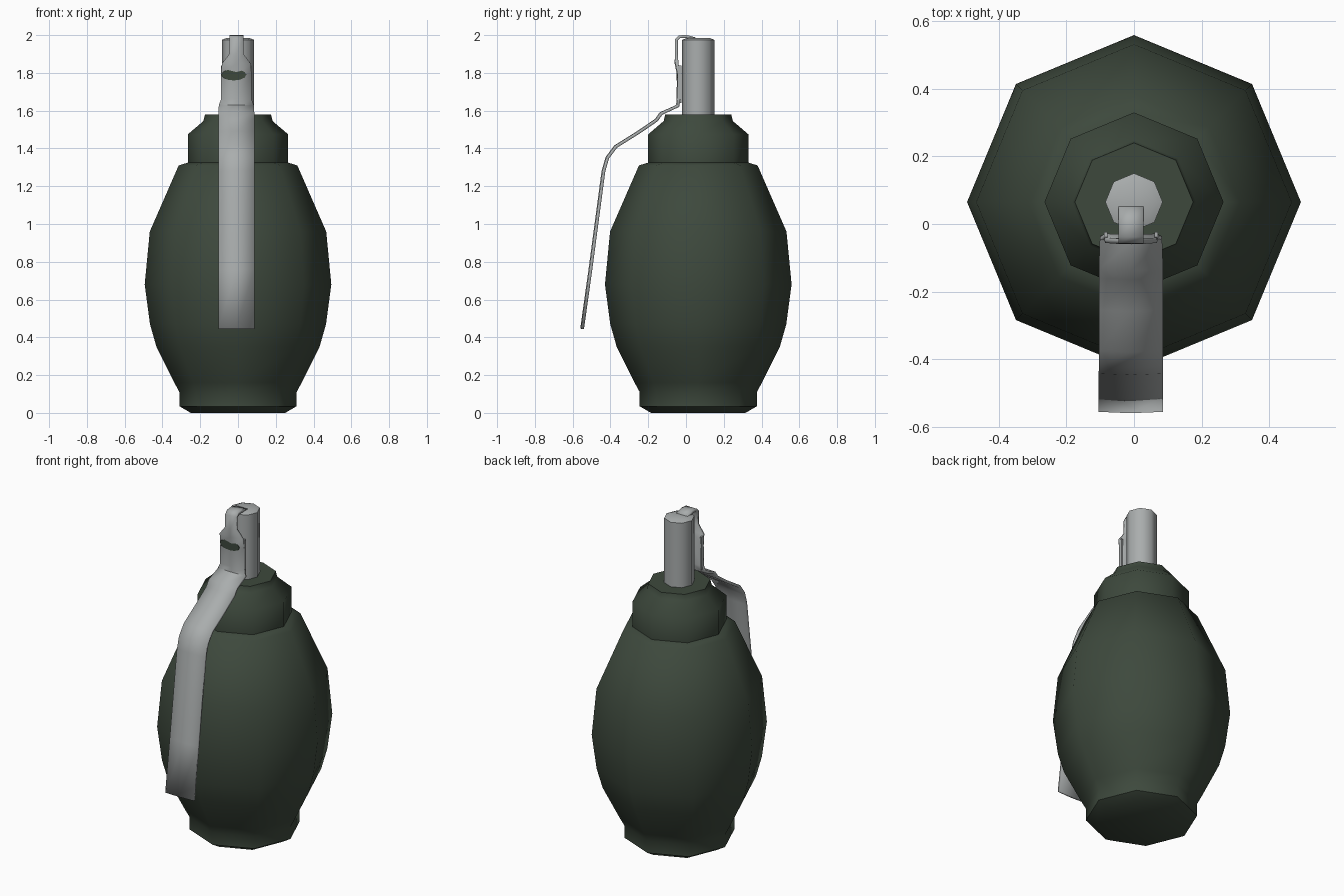
import bpy, bmesh, math

if "Cube" in bpy.data.objects:
    bpy.data.objects.remove(bpy.data.objects["Cube"])

def mat(name, rgb):
    m = bpy.data.materials.new(name)
    m.diffuse_color = (*rgb, 1)
    m.use_nodes = True
    m.node_tree.nodes["Principled BSDF"].inputs["Base Color"].default_value = m.diffuse_color
    return m

GREEN = mat("olive_green", (0.047, 0.066, 0.046))
GREY = mat("steel_grey", (0.40, 0.42, 0.42))
AXIS_Y = 0.065

def finish(bm, name, m, angle):
    bmesh.ops.recalc_face_normals(bm, faces=bm.faces)
    me = bpy.data.meshes.new(name)
    bm.to_mesh(me)
    bm.free()
    ob = bpy.data.objects.new(name, me)
    bpy.context.collection.objects.link(ob)
    me.materials.append(m)
    bpy.ops.object.select_all(action='DESELECT')
    ob.select_set(True)
    bpy.context.view_layer.objects.active = ob
    bpy.ops.object.shade_smooth_by_angle(angle=math.radians(angle))
    return ob

def lathe(name, profile, m, angle, n=8):
    """Closed turned part from (radius, height) points."""
    bm = bmesh.new()
    rings = [[bm.verts.new((r * math.cos(2 * math.pi * i / n),
                            AXIS_Y + r * math.sin(2 * math.pi * i / n), z))
              for i in range(n)] for r, z in profile]
    for a, b in zip(rings, rings[1:]):
        for i in range(n):
            j = (i + 1) % n
            bm.faces.new((a[i], a[j], b[j], b[i]))
    bm.faces.new(rings[0][::-1])
    bm.faces.new(rings[-1])
    return finish(bm, name, m, angle)

# Octagonal egg-shaped body with foot and stepped collar
lathe("body", [(0.25, 0), (0.31, 0.035), (0.31, 0.11), (0.337, 0.16),
               (0.432, 0.35), (0.466, 0.47), (0.494, 0.68), (0.467, 0.96),
               (0.314, 1.31), (0.265, 1.325), (0.265, 1.475),
               (0.183, 1.545), (0.175, 1.58)], GREEN, 50)

# Fuze tube
lathe("fuze_tube", [(0.085, 1.56), (0.085, 1.975), (0.06, 1.985)], GREY, 50)

# Safety lever: bent strip, stations are (y, z, half width)
LEVER_X = -0.009
stations = [(-0.548, 0.445, 0.095), (-0.504, 0.76, 0.095), (-0.435, 1.28, 0.095),
            (-0.415, 1.35, 0.095), (-0.37, 1.41, 0.095), (-0.25, 1.485, 0.095),
            (-0.155, 1.55, 0.095), (-0.13, 1.585, 0.095), (-0.042, 1.625, 0.092),
            (-0.038, 1.66, 0.080), (-0.036, 1.79, 0.080), (-0.048, 1.85, 0.076),
            (-0.051, 1.90, 0.037), (-0.051, 1.975, 0.037), (-0.035, 1.991, 0.037),
            (0.0, 1.993, 0.037), (0.05, 1.98, 0.037)]
bm = bmesh.new()
rows = [[bm.verts.new((LEVER_X + s * w, y - (0.004 if s == 0 and z < 1.9 else 0), z))
         for s in (-1, 0, 1)] for y, z, w in stations]
for a, b in zip(rows, rows[1:]):
    for i in range(2):
        bm.faces.new((a[i], a[i + 1], b[i + 1], b[i]))
lever = finish(bm, "safety_lever", GREY, 50)
sol = lever.modifiers.new("thickness", 'SOLIDIFY')
sol.thickness = 0.016
sol.offset = 0

# Folded side flanges on the upper lever
for side, name in ((-1, "left_flange"), (1, "right_flange")):
    bm = bmesh.new()
    bmesh.ops.create_cube(bm, size=1)
    for v in bm.verts:
        v.co = (LEVER_X + side * 0.075 + v.co.x * 0.01,
                -0.033 + v.co.y * 0.02, 1.74 + v.co.z * 0.2)
    finish(bm, name, GREY, 30)

# Dark oval slot on the front of the lever
bm = bmesh.new()
bm.faces.new([bm.verts.new((-0.022 + 0.066 * math.cos(math.pi * i / 6), -0.051,
                            1.79 + 0.03 * math.sin(math.pi * i / 6))) for i in range(12)])
ext = bmesh.ops.extrude_face_region(bm, geom=bm.faces[:])
for v in ext["geom"]:
    if isinstance(v, bmesh.types.BMVert):
        v.co.y += 0.008
finish(bm, "lever_slot", GREEN, 30)
